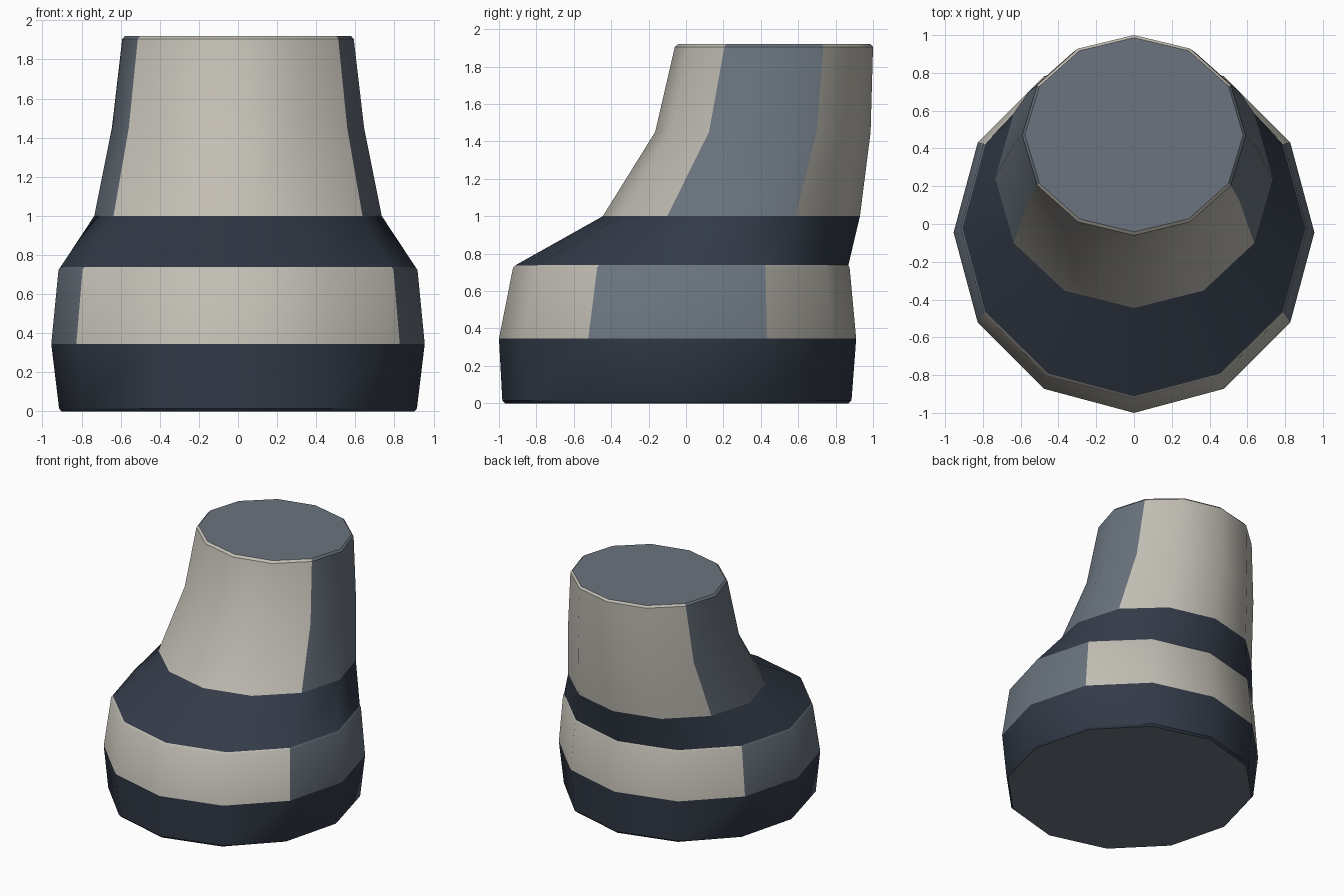
import bpy
import bmesh
import math

cube = bpy.data.objects.get("Cube")
if cube:
    bpy.data.objects.remove(cube, do_unlink=True)

SIDES = 12


def make_material(name, rgb):
    mat = bpy.data.materials.new(name)
    mat.use_nodes = True
    colour = (*rgb, 1.0)
    mat.diffuse_color = colour
    mat.node_tree.nodes["Principled BSDF"].inputs["Base Color"].default_value = colour
    return mat


beige = make_material("warm beige", (0.54, 0.515, 0.46))
slate = make_material("slate grey", (0.145, 0.175, 0.21))
navy = make_material("dark navy", (0.033, 0.044, 0.066))


def loft(name, rings, wall, panel=None, bottom=None, top=None, smooth=35):
    """Skin rings given as (z, front y, back y, half width)."""
    bm = bmesh.new()
    loops = []
    for z, front, back, half in rings:
        mid, depth = (front + back) / 2, (back - front) / 2
        angles = [math.tau * i / SIDES for i in range(SIDES)]
        loops.append([bm.verts.new((half * math.cos(a), mid + depth * math.sin(a), z))
                      for a in angles])

    materials = [wall, slate]
    for low, high in zip(loops, loops[1:]):
        for i in range(SIDES):
            j = (i + 1) % SIDES
            face = bm.faces.new((low[i], low[j], high[j], high[i]))
            # The two faces beside each x axis corner form the side panel
            direction = math.cos(math.tau * (i + 0.5) / SIDES)
            if panel and abs(direction) > 0.9:
                face.material_index = materials.index(panel)

    if bottom:
        bm.faces.new(loops[0][::-1]).material_index = materials.index(bottom)
    if top:
        bm.faces.new(loops[-1]).material_index = materials.index(top)

    # Crisp shading along colour borders
    for edge in bm.edges:
        if len({f.material_index for f in edge.link_faces}) > 1:
            edge.smooth = False

    mesh = bpy.data.meshes.new(name)
    bm.to_mesh(mesh)
    bm.free()
    for mat in materials:
        mesh.materials.append(mat)
    obj = bpy.data.objects.new(name, mesh)
    bpy.context.collection.objects.link(obj)
    bpy.ops.object.select_all(action="DESELECT")
    obj.select_set(True)
    bpy.context.view_layer.objects.active = obj
    bpy.ops.object.shade_smooth_by_angle(angle=math.radians(smooth))
    return obj


# Rings shared by neighbouring parts
base_top = (0.345, -1.0, 0.91, 0.955)
band_top = (0.738, -0.912, 0.868, 0.908)
shoulder_top = (1.0, -0.445, 0.93, 0.735)

# Dark foot with a small chamfer and a flat underside
loft("base", [(0, -0.968, 0.87, 0.902), (0.015, -0.982, 0.885, 0.915), base_top],
     navy, bottom=slate)

# Light band with side panels and a chamfered rim
loft("lower_band", [base_top, (0.724, -0.925, 0.875, 0.918), band_top],
     beige, panel=slate)

# Dark sloping shoulder, shaded softly all round
loft("shoulder", [band_top, shoulder_top], navy, smooth=60)

# Neck leaning towards the back, closed by a flat cap
loft("neck", [shoulder_top, (1.45, -0.165, 0.987, 0.645),
              (1.905, -0.06, 1.0, 0.592), (1.92, -0.042, 0.986, 0.578)],
     beige, panel=slate, top=slate)
